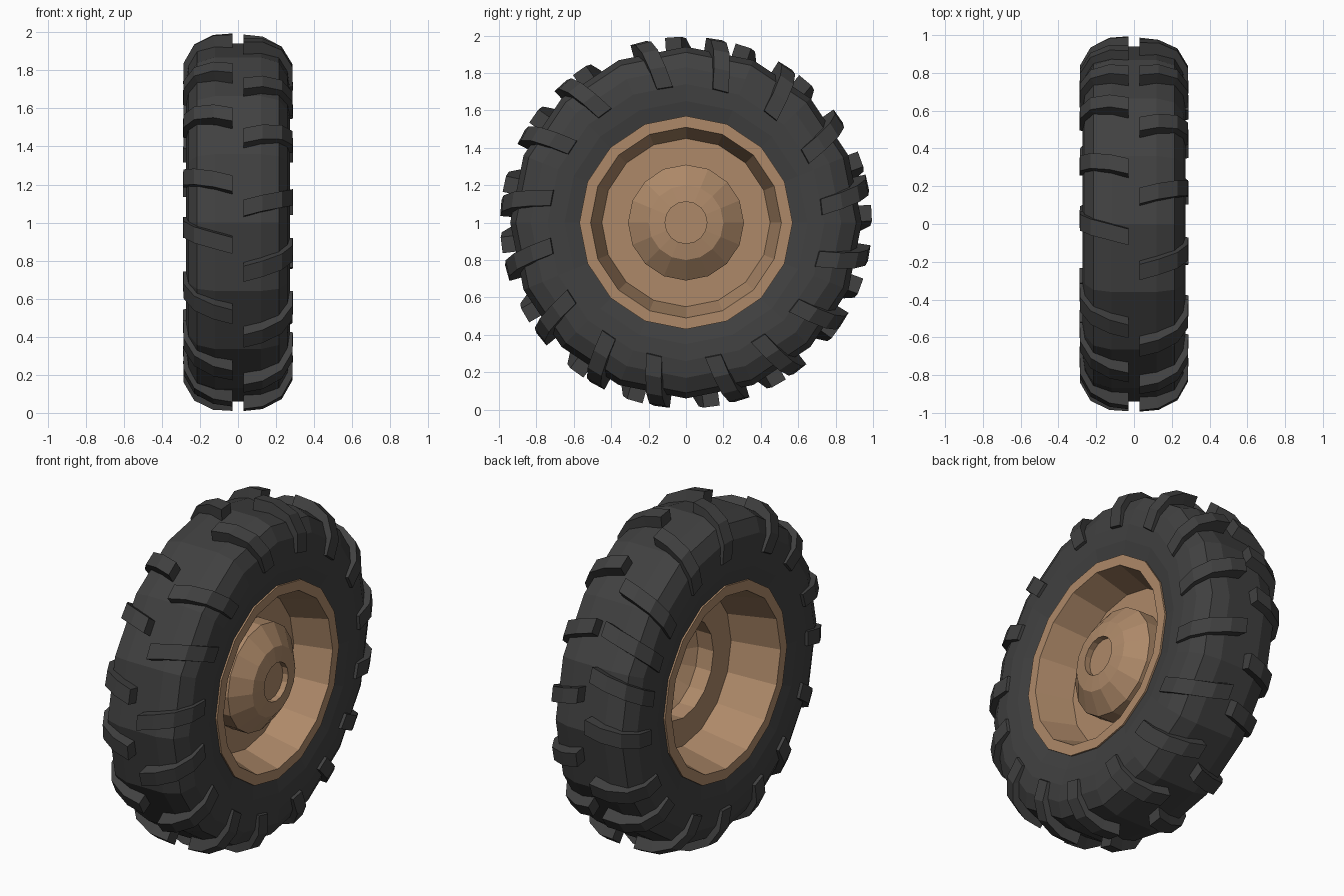
import bpy, bmesh, math

if "Cube" in bpy.data.objects:
    bpy.data.objects.remove(bpy.data.objects["Cube"])

SIDES = 16
CENTRE_Z = 1.0


def material(name, colour):
    m = bpy.data.materials.new(name)
    m.diffuse_color = (*colour, 1.0)
    m.use_nodes = True
    m.node_tree.nodes["Principled BSDF"].inputs["Base Color"].default_value = m.diffuse_color
    return m


rubber = material("dark_rubber", (0.052, 0.052, 0.052))
tan = material("tan_metal", (0.42, 0.25, 0.14))


def finish(name, bm, mat):
    bmesh.ops.recalc_face_normals(bm, faces=bm.faces[:])
    mesh = bpy.data.meshes.new(name)
    bm.to_mesh(mesh)
    bm.free()
    mesh.materials.append(mat)
    obj = bpy.data.objects.new(name, mesh)
    bpy.context.collection.objects.link(obj)
    return obj


def point(x, r, angle, offset=0.0):
    """Point on the wheel; angle runs clockwise from the top seen from +x."""
    s, c = math.sin(angle), math.cos(angle)
    return (x, r * s + offset * c, CENTRE_Z + r * c - offset * s)


def lathe(name, profile, mat, closed):
    """Turn an (x, radius) profile around the axle."""
    bm = bmesh.new()
    rings = []
    for x, r in profile:
        if r == 0:
            rings.append([bm.verts.new(point(x, 0, 0))] * SIDES)
        else:
            rings.append([bm.verts.new(point(x, r, math.tau * i / SIDES))
                          for i in range(SIDES)])
    pairs = list(zip(rings, rings[1:]))
    if closed:
        pairs.append((rings[-1], rings[0]))
    for a, b in pairs:
        if a[0] is a[1] and b[0] is b[1]:
            continue
        for i in range(SIDES):
            j = (i + 1) % SIDES
            corners = list(dict.fromkeys((a[i], a[j], b[j], b[i])))
            bm.faces.new(corners)
    return finish(name, bm, mat)


# Tyre carcass: symmetric rounded section
half = [(0.12, 0.94), (0.215, 0.91), (0.26, 0.83), (0.272, 0.74),
        (0.268, 0.65), (0.25, 0.56)]
lathe("tyre", half + [(-x, r) for x, r in reversed(half)], rubber, True)

# Rim with deep barrel, off-centre disc and hollow raised hub
lathe("rim_and_hub", [
    (0.2, 0.57), (0.262, 0.57), (0.262, 0.51), (0.05, 0.45), (0.05, 0.31),
    (0.15, 0.31), (0.235, 0.20), (0.25, 0.112), (0.215, 0.112), (0.215, 0),
    (0.19, 0), (0.19, 0.18), (0.12, 0.285), (0.02, 0.285), (0.02, 0.45),
    (-0.262, 0.51), (-0.262, 0.57), (-0.2, 0.57)], tan, True)

# Tread lugs: slanted bars wrapping over each shoulder
LUG_OUTER = [(0.03, 0.993), (0.13, 0.985), (0.23, 0.935), (0.285, 0.84), (0.288, 0.73)]
LUG_INNER = [(0.03, 0.90), (0.11, 0.89), (0.19, 0.86), (0.235, 0.80), (0.25, 0.72)]
HALF_WIDTH = 0.043


def lugs(name, side, angles, lead):
    bm = bmesh.new()
    n = len(LUG_OUTER)
    for deg in angles:
        sections = []
        for k in range(n):
            a = math.radians(deg + lead + 6.0 * k / (n - 1))
            (xo, ro), (xi, ri) = LUG_OUTER[k], LUG_INNER[k]
            sections.append([bm.verts.new(point(side * x, r, a, w)) for x, r, w in (
                (xo, ro, -HALF_WIDTH), (xo, ro, HALF_WIDTH),
                (xi, ri, HALF_WIDTH), (xi, ri, -HALF_WIDTH))])
        for p, q in zip(sections, sections[1:]):
            for i in range(4):
                j = (i + 1) % 4
                bm.faces.new((p[i], p[j], q[j], q[i]))
        bm.faces.new(sections[0])
        bm.faces.new(sections[-1])
    return finish(name, bm, rubber)


lugs("tread_lugs_right", 1,
     [-11.4, 12.2, 35.8, 58.5, 81, 103, 125, 145.6, 166, 191, 212, 234.6,
      257.7, 278, 301, 321], -3.5)
lugs("tread_lugs_left", -1,
     [-3, 19, 41, 56, 71, 88, 111, 127, 151, 173, 197, 217, 241, 264, 283,
      306, 326], -1.0)
